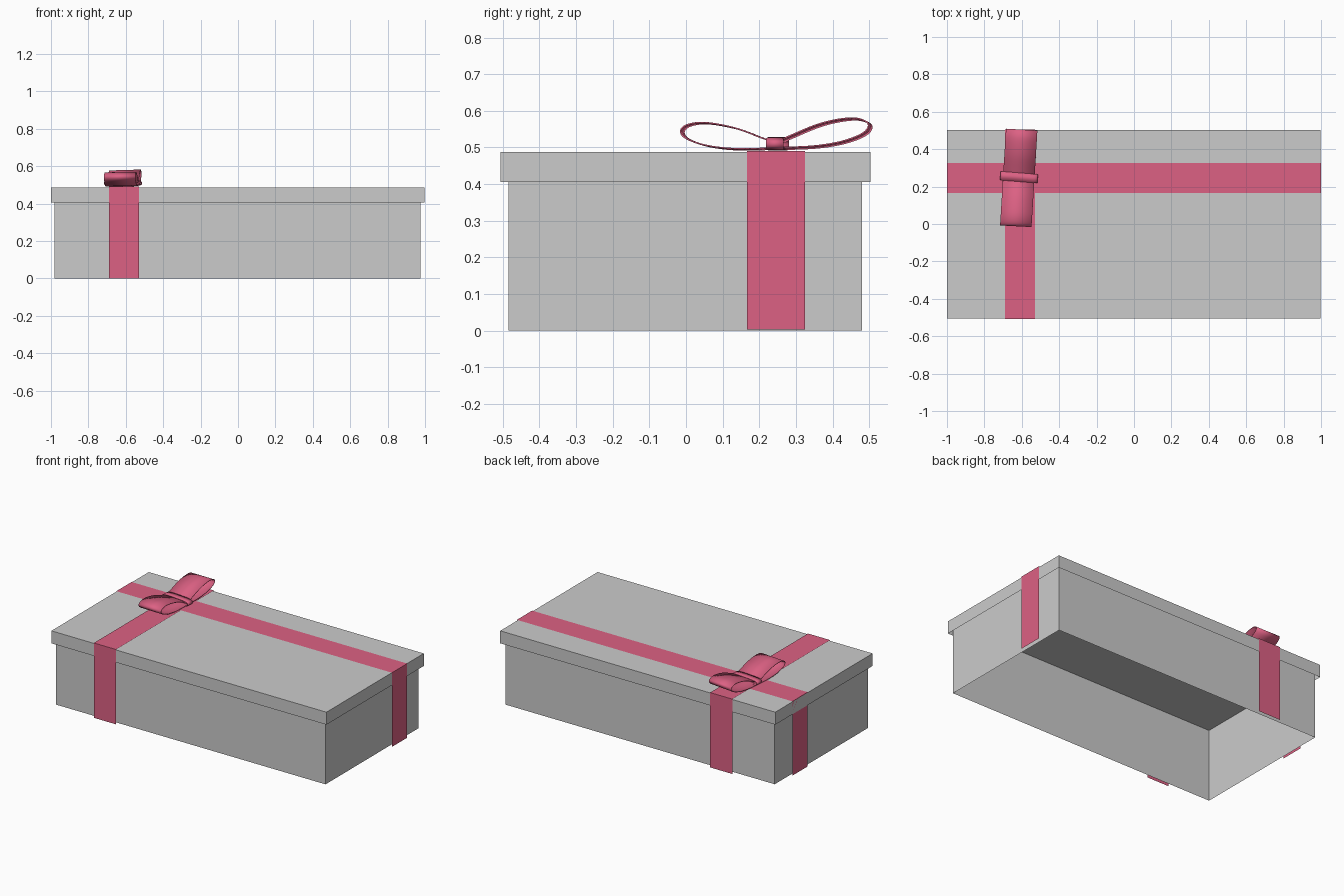
import bpy, bmesh, math
from mathutils import Vector, Matrix

if "Cube" in bpy.data.objects:
    bpy.data.objects.remove(bpy.data.objects["Cube"])

pink = bpy.data.materials.new("ribbon_pink")
pink.diffuse_color = (0.72, 0.12, 0.23, 1)
pink.use_nodes = True
pink.node_tree.nodes["Principled BSDF"].inputs["Base Color"].default_value = pink.diffuse_color


def add_object(name, bm, mat=None):
    mesh = bpy.data.meshes.new(name)
    bm.to_mesh(mesh)
    bm.free()
    ob = bpy.data.objects.new(name, mesh)
    bpy.context.collection.objects.link(ob)
    if mat:
        mesh.materials.append(mat)
    return ob


def open_box(name, x0, x1, y0, y1, z0, z1):
    """Shell with four sides and a top, open underneath."""
    bm = bmesh.new()
    size = Matrix.Diagonal((x1 - x0, y1 - y0, z1 - z0, 1))
    place = Matrix.Translation(((x0 + x1) / 2, (y0 + y1) / 2, (z0 + z1) / 2))
    bmesh.ops.create_cube(bm, size=1, matrix=place @ size)
    bmesh.ops.delete(bm, geom=[f for f in bm.faces if f.normal.z < -0.9], context='FACES')
    return add_object(name, bm)


def strip(name, path, width, closed=False, thickness=0):
    """Sweep a path sideways by the width vector to make a ribbon."""
    bm = bmesh.new()
    half = Vector(width) / 2
    rows = [(bm.verts.new(Vector(p) - half), bm.verts.new(Vector(p) + half)) for p in path]
    pairs = list(zip(rows, rows[1:])) + ([(rows[-1], rows[0])] if closed else [])
    for a, b in pairs:
        bm.faces.new((a[0], a[1], b[1], b[0]))
    bmesh.ops.recalc_face_normals(bm, faces=bm.faces)
    ob = add_object(name, bm, pink)
    if thickness:
        mod = ob.modifiers.new("thickness", 'SOLIDIFY')
        mod.thickness = thickness
        mod.offset = 0
    bpy.ops.object.select_all(action='DESELECT')
    bpy.context.view_layer.objects.active = ob
    ob.select_set(True)
    bpy.ops.object.shade_smooth_by_angle(angle=math.radians(40))
    return ob


def smooth_path(pts, steps=5):
    """Catmull-Rom curve through the points."""
    p = [Vector(q) for q in [pts[0]] + pts + [pts[-1]]]
    out = []
    for a, b, c, d in zip(p, p[1:], p[2:], p[3:]):
        for i in range(steps):
            t = i / steps
            out.append(0.5 * (2 * b + (c - a) * t + (2 * a - 5 * b + 4 * c - d) * t * t
                              + (3 * b - a - 3 * c + d) * t ** 3))
    return out + [p[-1]]


# Box and overhanging lid
open_box("box_body", -0.98, 0.975, -0.485, 0.48, 0, 0.474)
open_box("box_lid", -1.0, 0.996, -0.506, 0.503, 0.405, 0.487)

# Ribbons that run over the lid and hang straight down
RX, RY, TOP = -0.61, 0.246, 0.491
strip("long_ribbon", [(-1.0, RY, 0.003), (-1.0, RY, TOP - 0.001),
                      (1.0, RY, TOP - 0.001), (1.0, RY, 0.003)], (0, 0.158, 0))
strip("cross_ribbon", [(RX, -0.508, 0), (RX, -0.508, TOP),
                       (RX, 0.506, TOP), (RX, 0.506, 0)], (0.16, 0, 0))

# Bow loops as (y, z) profiles, turned slightly about the knot
front_loop = [(0.25, 0.512), (0.21, 0.525), (0.14, 0.551), (0.06, 0.566), (0.01, 0.561),
              (-0.010, 0.544), (0.005, 0.523), (0.06, 0.504), (0.14, 0.495), (0.25, 0.497)]
back_loop = [(0.25, 0.512), (0.29, 0.530), (0.36, 0.559), (0.42, 0.574), (0.47, 0.577),
             (0.502, 0.562), (0.488, 0.537), (0.43, 0.514), (0.35, 0.501), (0.25, 0.497)]
turn = math.tan(math.radians(3.5))
for name, prof, tilt in (("bow_loop_front", front_loop, 0.003), ("bow_loop_back", back_loop, 0.005)):
    path = smooth_path([(-0.616 + (y - 0.25) * turn, y, z) for y, z in prof])
    strip(name, path, (0.168, -0.009, tilt), thickness=0.004)

# Knot band: flattened ring wrapped around the middle of the bow
ring = []
for i in range(28):
    a = 2 * math.pi * i / 28
    c, s = math.cos(a), math.sin(a)
    x = math.copysign(abs(c) ** 0.6, c) * 0.098
    z = math.copysign(abs(s) ** 0.6, s) * 0.016
    ring.append((-0.615 + x, 0.25 - x * 0.08, 0.510 + z))
strip("bow_knot", ring, (0.004, 0.047, 0), closed=True, thickness=0.004)
